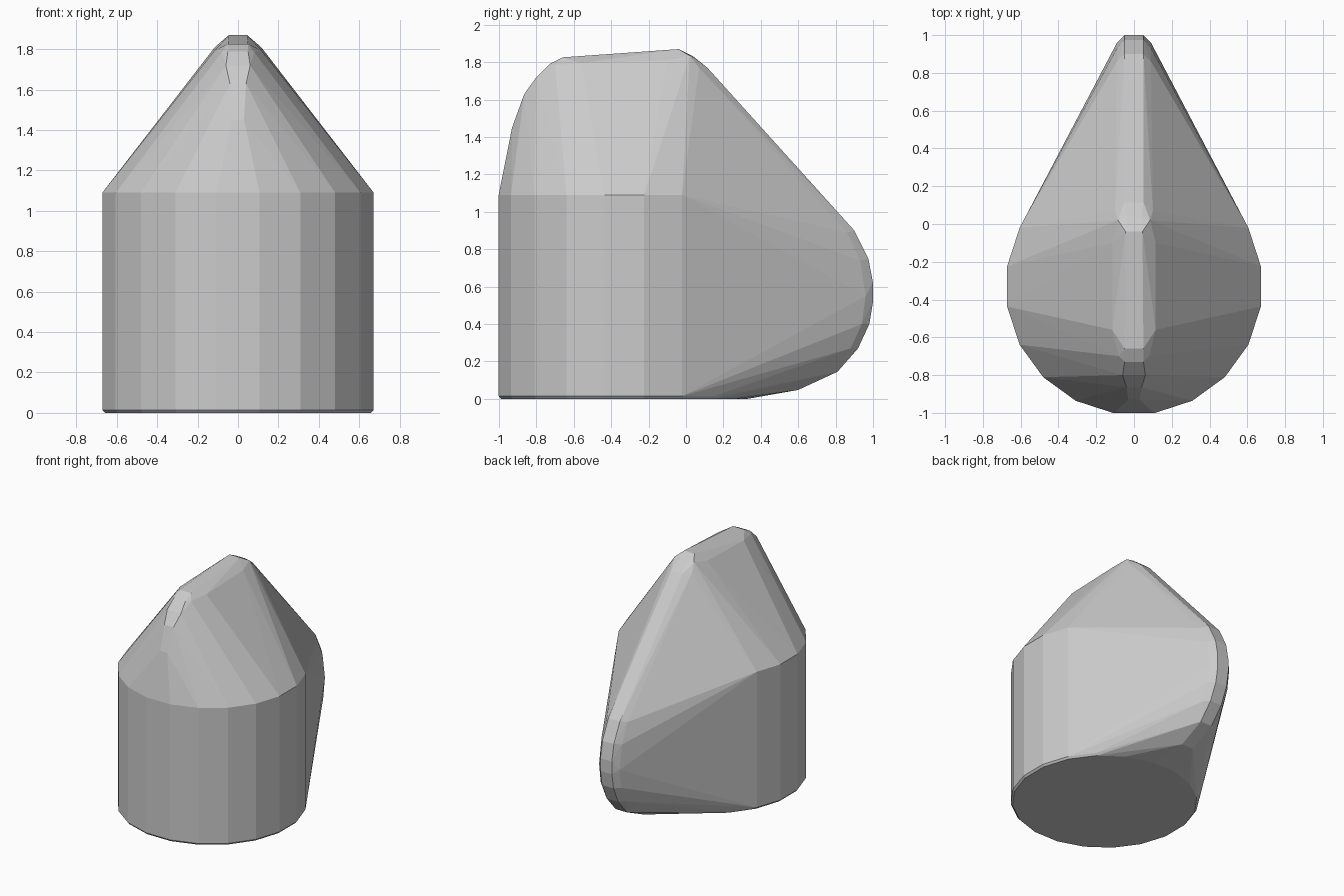
import bpy, bmesh, math

cube = bpy.data.objects.get("Cube")
if cube:
    bpy.data.objects.remove(cube, do_unlink=True)

grey = bpy.data.materials.new("light_grey")
grey.use_nodes = True
colour = (0.6, 0.6, 0.6, 1)
grey.diffuse_color = colour
grey.node_tree.nodes["Principled BSDF"].inputs["Base Color"].default_value = colour

points = []


def ring(radius, z, sides=20, centre_y=-0.33):
    """Horizontal ring of the drum, with flats at the front and sides."""
    for i in range(sides):
        a = 2 * math.pi * (i + 0.5) / sides
        points.append((radius * math.cos(a), centre_y + radius * math.sin(a), z))


def mirrored(profile):
    """Points (half width, y, z) on both sides."""
    for x, y, z in profile:
        points.extend([(x, y, z), (-x, y, z)])


# round drum with a tiny bottom chamfer
ring(0.667, 0)
ring(0.68, 0.015)
ring(0.68, 1.09)

# rounded ridge along the top
mirrored([(0.115, -0.56, 1.795), (0.05, -0.66, 1.826),
          (0.115, -0.1, 1.81), (0.045, -0.04, 1.87), (0.085, 0.02, 1.835)])

# curved nose at the front
mirrored([(0.08, -0.7, 1.785), (0.05, -0.73, 1.79), (0.06, -0.8, 1.72),
          (0.04, -0.865, 1.63), (0.03, -0.93, 1.45)])

# sloping back edge, rounded across its width
mirrored([(0.04, 0.04, 1.83), (0.05, 0.115, 1.77), (0.1, 0.07, 1.77),
          (0.05, 0.9, 0.9), (0.09, 0.86, 0.89)])

# rounded heel, curling under to the base
mirrored([(0.05, 0.975, 0.75), (0.09, 0.93, 0.74), (0.05, 1.0, 0.62),
          (0.05, 1.0, 0.52), (0.09, 0.96, 0.55), (0.05, 0.98, 0.4),
          (0.09, 0.94, 0.4), (0.05, 0.92, 0.27), (0.09, 0.88, 0.27),
          (0.05, 0.81, 0.145), (0.08, 0.77, 0.15), (0.05, 0.6, 0.048)])

# wrap one tight convex shell around the guide points
mesh = bpy.data.meshes.new("wedge_body")
bm = bmesh.new()
for p in points:
    bm.verts.new(p)
hull = bmesh.ops.convex_hull(bm, input=bm.verts[:])
unused = {g for g in hull["geom_interior"] + hull["geom_unused"]
          if isinstance(g, bmesh.types.BMVert)}
bmesh.ops.delete(bm, geom=list(unused), context='VERTS')
bmesh.ops.dissolve_limit(bm, angle_limit=math.radians(0.5),
                         verts=bm.verts[:], edges=bm.edges[:])
bmesh.ops.recalc_face_normals(bm, faces=bm.faces[:])
bm.to_mesh(mesh)
bm.free()

body = bpy.data.objects.new("wedge_body", mesh)
bpy.context.collection.objects.link(body)
mesh.materials.append(grey)
